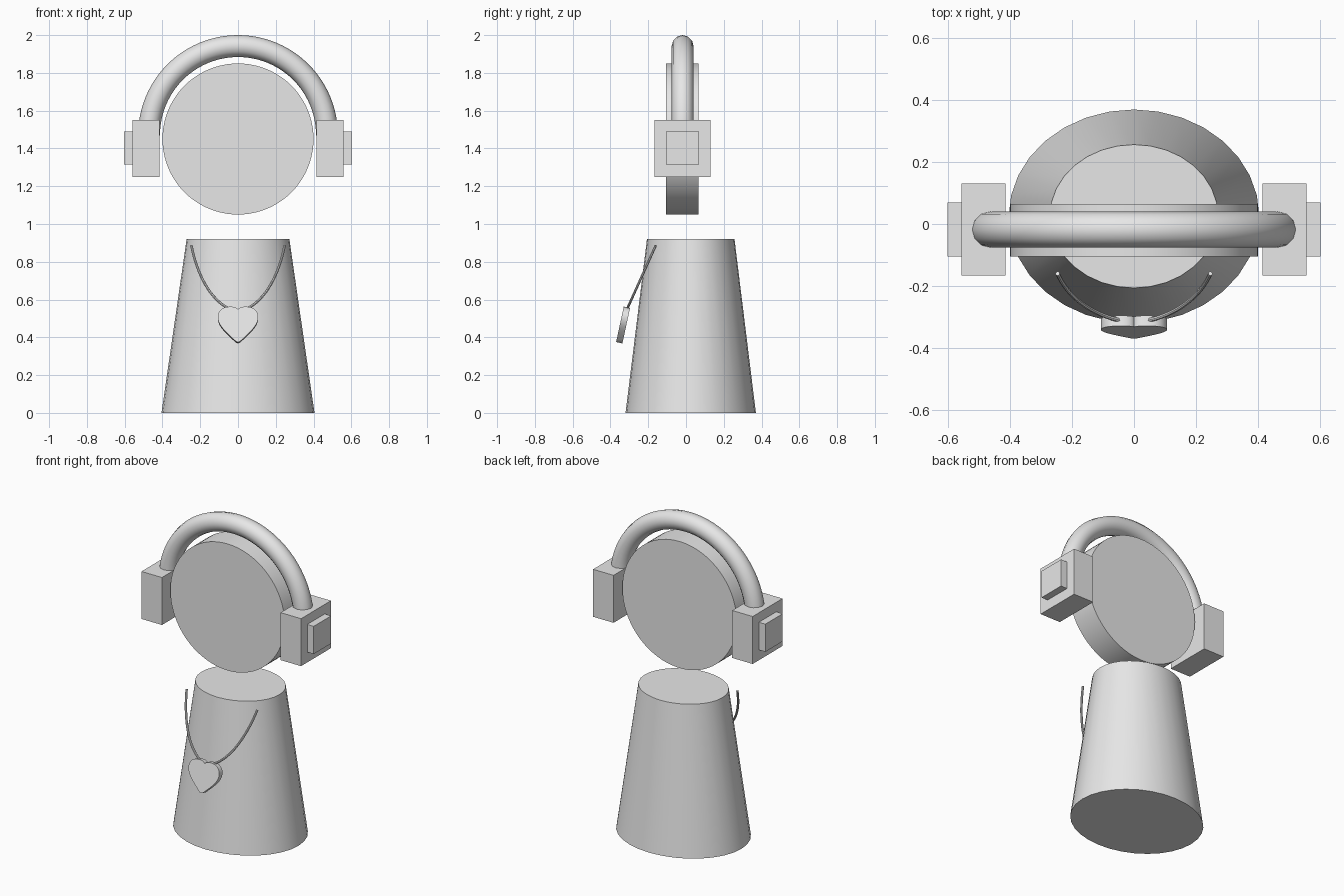
import bpy
import bmesh
from math import cos, sin, pi, radians
from mathutils import Matrix, Vector
from mathutils.geometry import interpolate_bezier

if "Cube" in bpy.data.objects:
    bpy.data.objects.remove(bpy.data.objects["Cube"], do_unlink=True)

GREY = (0.8, 0.8, 0.8, 1)
grey = bpy.data.materials.new("plain grey")
grey.use_nodes = True
grey.diffuse_color = GREY
grey.node_tree.nodes["Principled BSDF"].inputs["Base Color"].default_value = GREY


def select_only(obj):
    bpy.ops.object.select_all(action="DESELECT")
    obj.select_set(True)
    bpy.context.view_layer.objects.active = obj


def add_mesh(name, bm, smooth=True):
    bmesh.ops.recalc_face_normals(bm, faces=bm.faces)
    mesh = bpy.data.meshes.new(name)
    bm.to_mesh(mesh)
    bm.free()
    mesh.materials.append(grey)
    obj = bpy.data.objects.new(name, mesh)
    bpy.context.collection.objects.link(obj)
    if smooth:
        select_only(obj)
        bpy.ops.object.shade_smooth_by_angle(angle=radians(30))
    return obj


def add_cone(name, segments, r1, r2, depth, matrix):
    bm = bmesh.new()
    bmesh.ops.create_cone(bm, cap_ends=True, segments=segments, radius1=r1,
                          radius2=r2, depth=depth, matrix=matrix)
    return add_mesh(name, bm)


def add_box(name, low, high):
    low, high = Vector(low), Vector(high)
    bm = bmesh.new()
    bmesh.ops.create_cube(bm, size=1, matrix=Matrix.Translation((low + high) / 2)
                          @ Matrix.Diagonal((high - low).to_4d()))
    return add_mesh(name, bm, smooth=False)


def add_tube(name, points, radius, resolution):
    curve = bpy.data.curves.new(name, "CURVE")
    curve.dimensions = "3D"
    curve.bevel_depth = radius
    curve.bevel_resolution = resolution
    curve.use_fill_caps = True
    spline = curve.splines.new("POLY")
    spline.points.add(len(points) - 1)
    for point, co in zip(spline.points, points):
        point.co = (*co, 1)
    curve.materials.append(grey)
    obj = bpy.data.objects.new(name, curve)
    bpy.context.collection.objects.link(obj)
    select_only(obj)
    bpy.ops.object.convert(target="MESH")
    bpy.ops.object.shade_smooth_by_angle(angle=radians(40))


# Tapered oval body
add_cone("body", 32, 0.405, 0.272, 0.92,
         Matrix.Translation((0, 0.025, 0.46)) @ Matrix.Diagonal((1, 0.852, 1, 1)))

# Disc head
add_cone("head", 80, 0.4, 0.4, 0.17,
         Matrix.Translation((0, -0.02, 1.45)) @ Matrix.Rotation(pi / 2, 4, "X"))

# Headphones: cups, outer pads and headband
for side, s in (("left", 1), ("right", -1)):
    inner, mid, outer = 0.415 * s, 0.558 * s, 0.603 * s
    add_box(side + "_ear_cup", (min(inner, mid), -0.167, 1.25), (max(inner, mid), 0.131, 1.55))
    add_box(side + "_ear_pad", (min(mid, outer), -0.105, 1.315), (max(mid, outer), 0.069, 1.49))

arc = [pi * i / 48 for i in range(49)]
add_tube("headband", [(0.471 * cos(a), -0.018, 1.471 + 0.471 * sin(a)) for a in arc], 0.058, 4)

# Necklace cord, hanging in a sloping plane
half = interpolate_bezier(Vector((0.247, 0.887)), Vector((0.21, 0.70)),
                          Vector((0.12, 0.56)), Vector((0, 0.535)), 20)
outline = [(x, z) for x, z in half] + [(-x, z) for x, z in reversed(half[:-1])]
add_tube("necklace_cord", [(x, -0.16 - (0.887 - z) * 0.45, z) for x, z in outline], 0.007, 2)

# Heart pendant: mirrored outline given thickness and tilted
knots = [
    ((0, 0.176), (0.008, 0.19), (0.03, 0.194), (0.052, 0.191)),
    ((0.052, 0.191), (0.085, 0.19), (0.107, 0.165), (0.107, 0.135)),
    ((0.107, 0.135), (0.107, 0.09), (0.06, 0.05), (0.01, 0.003)),
]
side = []
for knot in knots:
    side += interpolate_bezier(*[Vector(k) for k in knot], 12)[:-1]
side += [Vector((0.01, 0.003)), Vector((0, 0))]
loop = [(x, z) for x, z in side] + [(-x, z) for x, z in reversed(side[1:-1])]
bm = bmesh.new()
face = bm.faces.new([bm.verts.new((x, 0, z)) for x, z in loop])
back = bmesh.ops.extrude_face_region(bm, geom=[face])
bmesh.ops.translate(bm, vec=(0, 0.034, 0),
                    verts=[v for v in back["geom"] if isinstance(v, bmesh.types.BMVert)])
pendant = add_mesh("heart_pendant", bm)
pendant.location = (0, -0.37, 0.375)
pendant.rotation_euler.x = radians(-12.2)
